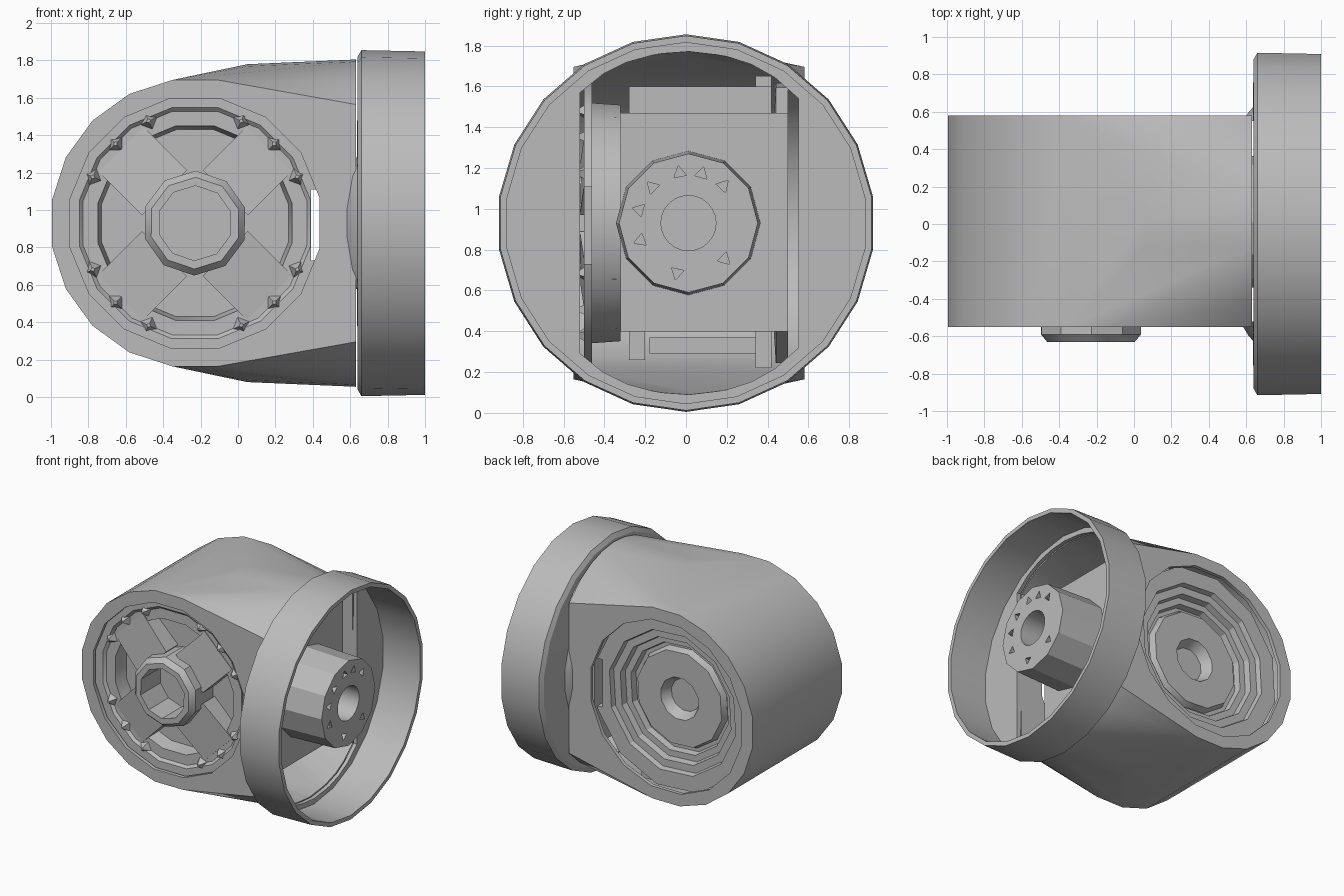
import bpy, bmesh, math
from mathutils import Matrix

if "Cube" in bpy.data.objects:
    bpy.data.objects.remove(bpy.data.objects["Cube"], do_unlink=True)

grey = bpy.data.materials.new("machined grey")
grey.use_nodes = True
grey.diffuse_color = (0.5, 0.5, 0.5, 1)
grey.node_tree.nodes["Principled BSDF"].inputs["Base Color"].default_value = (0.5, 0.5, 0.5, 1)

CX, CZ = -0.23, 0.93          # axis of the drum
AXES = {"x": lambda u, v, a: (a, u, CZ + v),
        "y": lambda u, v, a: (CX + u, a, CZ + v)}


def finish(name, bm):
    bm.normal_update()
    bmesh.ops.recalc_face_normals(bm, faces=bm.faces)
    if bm.calc_volume(signed=True) < 0:
        bmesh.ops.reverse_faces(bm, faces=bm.faces)
    mesh = bpy.data.meshes.new(name)
    bm.to_mesh(mesh)
    bm.free()
    mesh.materials.append(grey)
    ob = bpy.data.objects.new(name, mesh)
    bpy.context.collection.objects.link(ob)
    return ob


def activate(ob):
    bpy.ops.object.select_all(action="DESELECT")
    ob.select_set(True)
    bpy.context.view_layer.objects.active = ob


def lathe(name, profile, axis, sides, turn=0.0):
    """Closed solid from (radius, distance along axis) rings, capped at both ends."""
    bm = bmesh.new()
    rings = []
    for r, a in profile:
        angles = [turn + math.tau * i / sides for i in range(sides)]
        rings.append([bm.verts.new(AXES[axis](r * math.cos(t), r * math.sin(t), a))
                      for t in angles])
    for lower, upper in zip(rings, rings[1:]):
        for i in range(sides):
            j = (i + 1) % sides
            bm.faces.new((lower[i], lower[j], upper[j], upper[i]))
    bm.faces.new(rings[0][::-1])
    bm.faces.new(rings[-1])
    return finish(name, bm)


def rod(name, r, a, b, axis, sides, turn=0.0):
    return lathe(name, [(r, a), (r, b)], axis, sides, turn)


def box(name, x, y, z):
    bm = bmesh.new()
    bmesh.ops.create_cube(bm, size=1)
    for v in bm.verts:
        v.co = [lo + (c + 0.5) * (hi - lo) for c, (lo, hi) in zip(v.co, (x, y, z))]
    return finish(name, bm)


def boolean(ob, tool, operation="DIFFERENCE"):
    bpy.context.view_layer.update()
    activate(ob)
    mod = ob.modifiers.new("cut", "BOOLEAN")
    mod.operation, mod.object, mod.solver = operation, tool, "EXACT"
    bpy.ops.object.modifier_apply(modifier=mod.name)
    bpy.data.objects.remove(tool, do_unlink=True)


def housing_hull(name, drum_r, y0, y1, sections):
    """Drum blended into a round pipe that is trimmed flat at both sides."""
    bm = bmesh.new()
    for i in range(20):
        t = math.tau * (i + 0.5) / 20
        for y in (y0, y1):
            bm.verts.new((CX + drum_r * math.cos(t), y, CZ + drum_r * math.sin(t)))
    for x, r in sections:
        for i in range(9):
            y = y0 + (y1 - y0) * i / 8
            for s in (-1, 1):
                bm.verts.new((x, y, CZ + s * math.sqrt(r * r - 1.2 * y * y)))
    bmesh.ops.convex_hull(bm, input=bm.verts)
    stray = [v for v in bm.verts if not v.link_faces]
    bmesh.ops.delete(bm, geom=stray, context="VERTS")
    return finish(name, bm)


# Hollow housing with its round flange
housing = housing_hull("housing", 0.775, -0.55, 0.58, [(0.05, 0.85), (0.63, 0.875)])
flange = lathe("flange", [(0.55, 0.58), (0.6, 0.61), (0.63, 0.635), (0.89, 0.64),
                          (0.925, 0.66), (0.918, 1)], "x", 22, math.pi / 22)
boolean(housing, flange, "UNION")
boolean(housing, rod("bore", 0.885, 0.67, 1.2, "x", 22, math.pi / 22))
boolean(housing, housing_hull("hollow", 0.735, -0.52, 0.55, [(0.05, 0.82), (0.8, 0.845)]))
boolean(housing, rod("side_openings", 0.68, -1, 1, "y", 16, math.pi / 16))


def notch():
    return box("notch", (0.39, 0.8), (-1, 1), (0.73, 1.11))


# Front cover: thin lip, sunken well, hub and four arms
front_cover = lathe("front_cover", [(0.1, -0.32), (0.59, -0.32), (0.6, -0.46), (0.7, -0.46),
                                    (0.7, -0.5), (0.63, -0.5), (0.61, -0.48), (0.53, -0.48),
                                    (0.51, -0.37), (0.1, -0.37)], "y", 16, math.pi / 16)
boolean(front_cover, notch())
front_hub = lathe("front_hub", [(0.2, -0.38), (0.2, -0.63), (0.245, -0.63),
                                (0.28, -0.59), (0.28, -0.34)], "y", 10, 0.3)


def radial(ob, angle):
    """Swing a part built along +x round the drum axis."""
    pivot = Matrix.Translation((CX, 0, CZ))
    ob.data.transform(pivot @ Matrix.Rotation(angle, 4, "Y"))


parts = [housing, front_cover, front_hub]
for k in range(4):
    a = math.pi / 4 + k * math.pi / 2
    arm = box("front_arm", (0.23, 0.56), (-0.52, -0.34), (-0.17, 0.17))
    for v in arm.data.vertices:          # arms fall away towards the rim
        if v.co.x > 0.4 and v.co.y < -0.4:
            v.co.y = -0.485
    radial(arm, a)
    parts.append(arm)
    for off in (-0.36, 0, 0.36):
        bm = bmesh.new()
        bmesh.ops.create_cone(bm, cap_ends=True, segments=4, radius1=0.055, radius2=0.012,
                              depth=0.06, matrix=Matrix.Translation((0.6, -0.5, 0))
                              @ Matrix.Rotation(math.pi / 2, 4, "X"))
        screw = finish("cover_screw", bm)
        radial(screw, a + off)
        parts.append(screw)

# Back cover: rings stepping down to a sunken disc with a small socket
back_cover = lathe("back_cover", [(0.13, 0.33), (0.17, 0.41), (0.38, 0.41), (0.4, 0.36),
                                  (0.43, 0.36), (0.44, 0.41), (0.49, 0.41), (0.5, 0.46),
                                  (0.56, 0.46), (0.57, 0.5), (0.7, 0.5), (0.7, 0.44),
                                  (0.54, 0.43), (0.5, 0.36), (0.46, 0.3), (0.13, 0.3)],
                   "y", 12, 0.2)
boolean(back_cover, notch())
parts.append(back_cover)

# Inner motor and its carrier blocks
parts.append(rod("drum_motor", 0.52, -0.3, 0.29, "y", 16))
parts += [box("carrier_top", (-0.4, 0.05), (-0.18, 0.42), (1.44, 1.6)),
          box("carrier_top_step", (-0.4, 0.05), (-0.28, 0.28), (1.3, 1.6)),
          box("carrier_top_clip", (-0.3, -0.1), (0.34, 0.42), (1.5, 1.65)),
          box("carrier_bottom", (-0.4, 0.05), (-0.18, 0.42), (0.29, 0.37))]
for y, z in ((-0.28, 0.26), (0.34, 0.22)):
    parts.append(box("carrier_foot", (-0.35, 0.1), (y, y + 0.08), (z, 0.42)))

# Output block with drilled shaft facing out of the flange
parts.append(box("output_block", (0.46, 0.58), (-0.32, 0.5), (0.4, 1.47)))
shaft = lathe("output_shaft", [(0.355, 0.5), (0.34, 0.97)], "x", 12)
boolean(shaft, rod("shaft_hole", 0.135, 0.6, 1.2, "x", 24))
for deg in (47, 75, 100, 135, 165, 200, 257, 315):
    t = math.radians(deg)
    hole = rod("screw_hole", 0.036, 0.9, 1.2, "x", 3, t)
    hole.data.transform(Matrix.Translation((0, 0.25 * math.cos(t), 0.25 * math.sin(t))))
    boolean(shaft, hole)
shaft.data.transform(Matrix.Translation((0, 0.012, 0)))
parts.append(shaft)

for ob in parts:
    activate(ob)
    bpy.ops.object.shade_smooth_by_angle(angle=math.radians(28))
